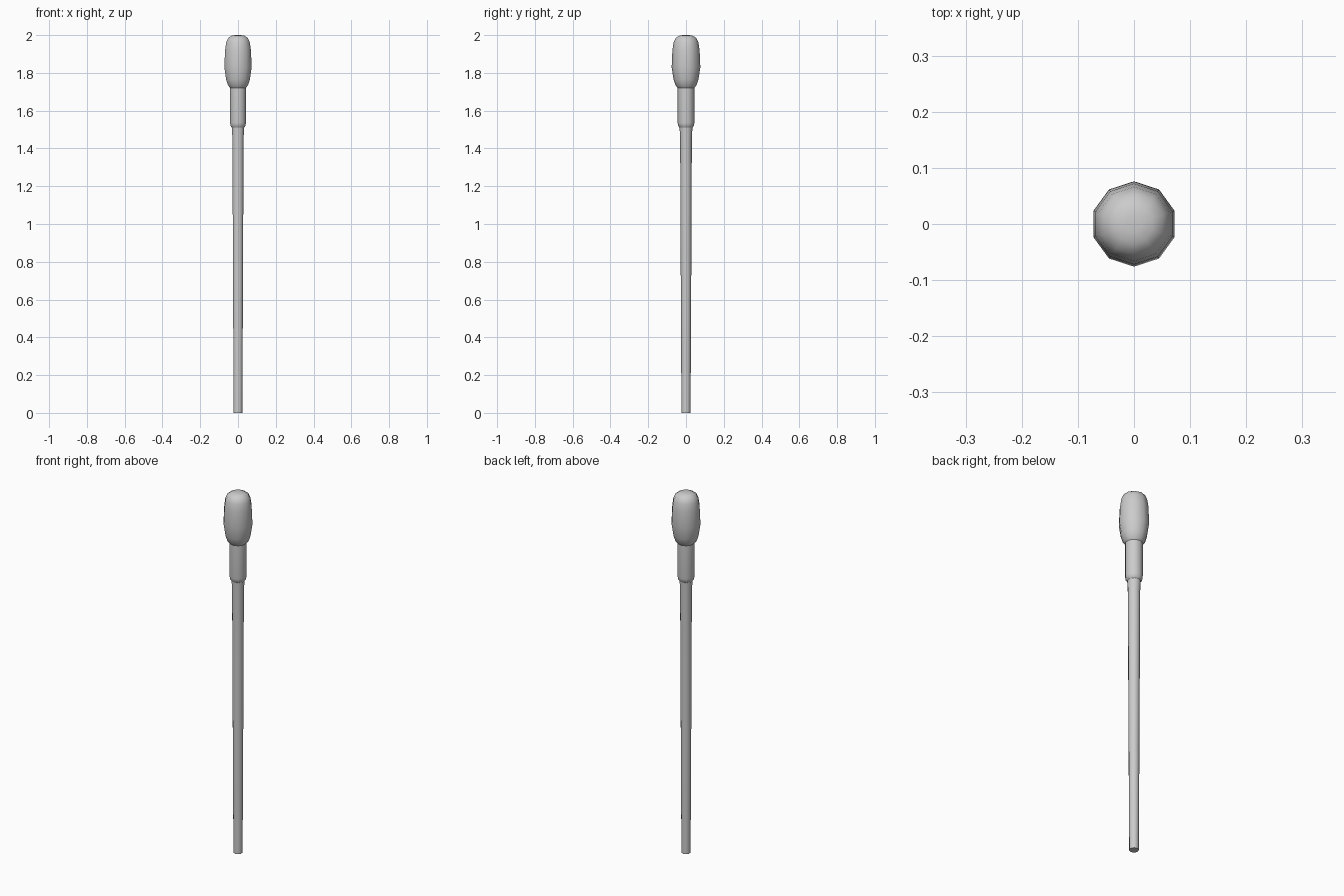
import bpy, bmesh, math

if "Cube" in bpy.data.objects:
    bpy.data.objects.remove(bpy.data.objects["Cube"])

SIDES = 10


def lathe(name, profile, cap_bottom=False, cap_top=False):
    """Turn a (radius, height) profile around z with a corner facing +y."""
    bm = bmesh.new()
    rings = []
    for r, z in profile:
        ring = []
        for i in range(SIDES):
            a = math.pi / 2 + 2 * math.pi * i / SIDES
            ring.append(bm.verts.new((r * math.cos(a), r * math.sin(a), z)))
        rings.append(ring)
    for low, high in zip(rings, rings[1:]):
        for i in range(SIDES):
            j = (i + 1) % SIDES
            bm.faces.new((low[i], low[j], high[j], high[i]))
    if cap_bottom:
        bm.faces.new(rings[0][::-1])
    if cap_top:
        bm.faces.new(rings[-1])
    mesh = bpy.data.meshes.new(name)
    bm.to_mesh(mesh)
    bm.free()
    obj = bpy.data.objects.new(name, mesh)
    bpy.context.collection.objects.link(obj)
    bpy.ops.object.select_all(action='DESELECT')
    obj.select_set(True)
    bpy.context.view_layer.objects.active = obj
    bpy.ops.object.shade_smooth_by_angle(angle=math.radians(50))
    return obj


# Long tapering shaft
lathe("shaft", [(0.024, 0), (0.027, 0.55), (0.029, 1.0), (0.031, 1.45),
                (0.034, 1.51)], cap_bottom=True)

# Thicker collar below the head
lathe("collar", [(0.034, 1.51), (0.042, 1.52), (0.044, 1.535), (0.044, 1.72)])

# Rounded head
lathe("head", [(0.044, 1.72), (0.056, 1.735), (0.066, 1.765), (0.076, 1.83),
               (0.072, 1.92), (0.066, 1.96), (0.055, 1.985), (0.035, 1.997),
               (0.015, 2.0)], cap_top=True)
